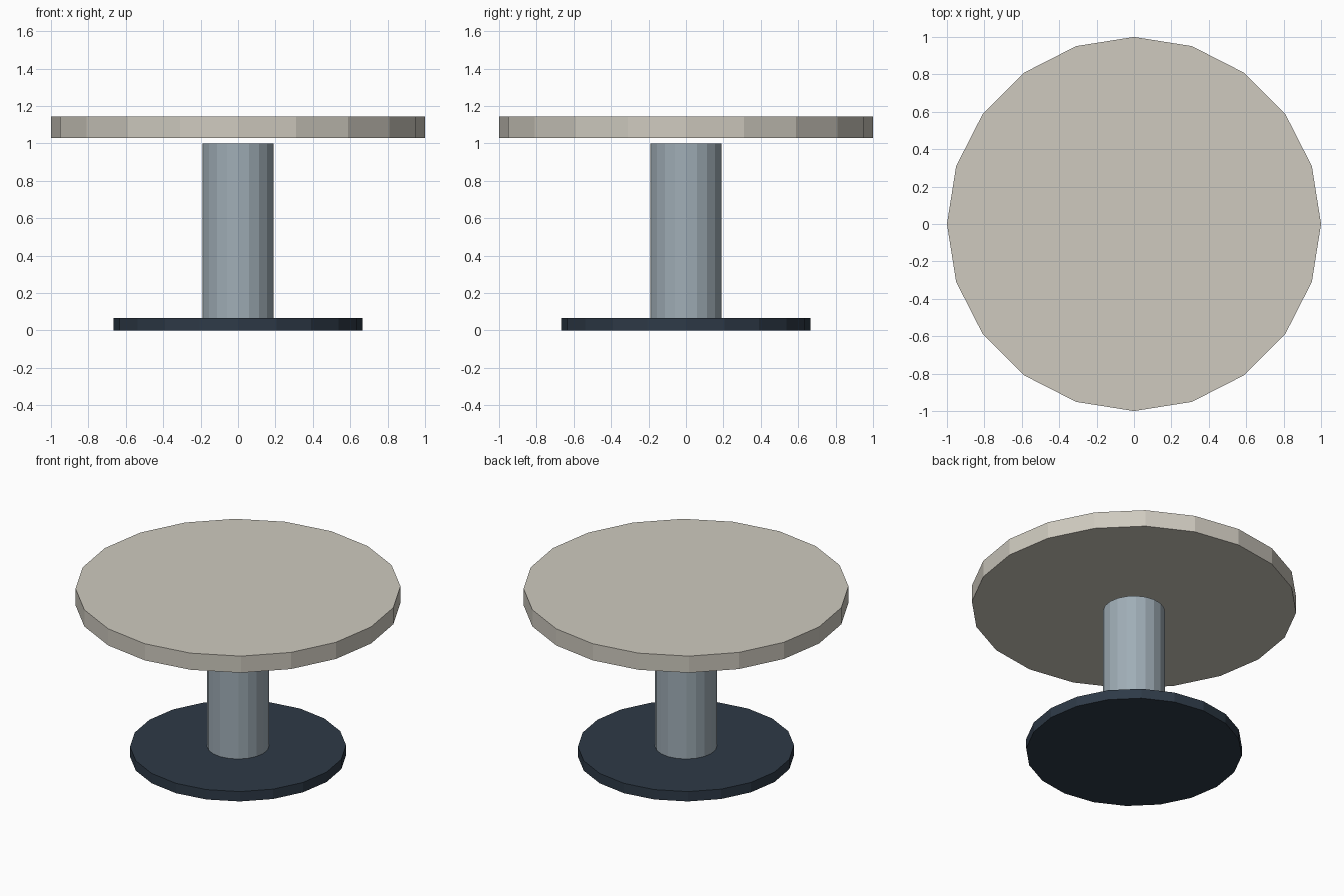
import bpy

if "Cube" in bpy.data.objects:
    bpy.data.objects.remove(bpy.data.objects["Cube"])

SIDES = 20


def disc(name, radius, z0, z1, color):
    """Flat-shaded upright cylinder between two heights."""
    bpy.ops.mesh.primitive_cylinder_add(
        vertices=SIDES, radius=radius, depth=z1 - z0, location=(0, 0, (z0 + z1) / 2))
    obj = bpy.context.object
    obj.name = name
    mat = bpy.data.materials.new(name + "_colour")
    mat.diffuse_color = (*color, 1)
    mat.use_nodes = True
    mat.node_tree.nodes["Principled BSDF"].inputs["Base Color"].default_value = mat.diffuse_color
    obj.data.materials.append(mat)
    return obj


# Dark foot plate on the ground
disc("base_plate", 0.665, 0.0, 0.067, (0.027, 0.042, 0.063))
# Central pedestal, stopping just short of the top
disc("column", 0.191, 0.067, 1.0, (0.35, 0.42, 0.47))
# Round table top floating slightly above the column
disc("table_top", 1.0, 1.03, 1.143, (0.62, 0.59, 0.52))
